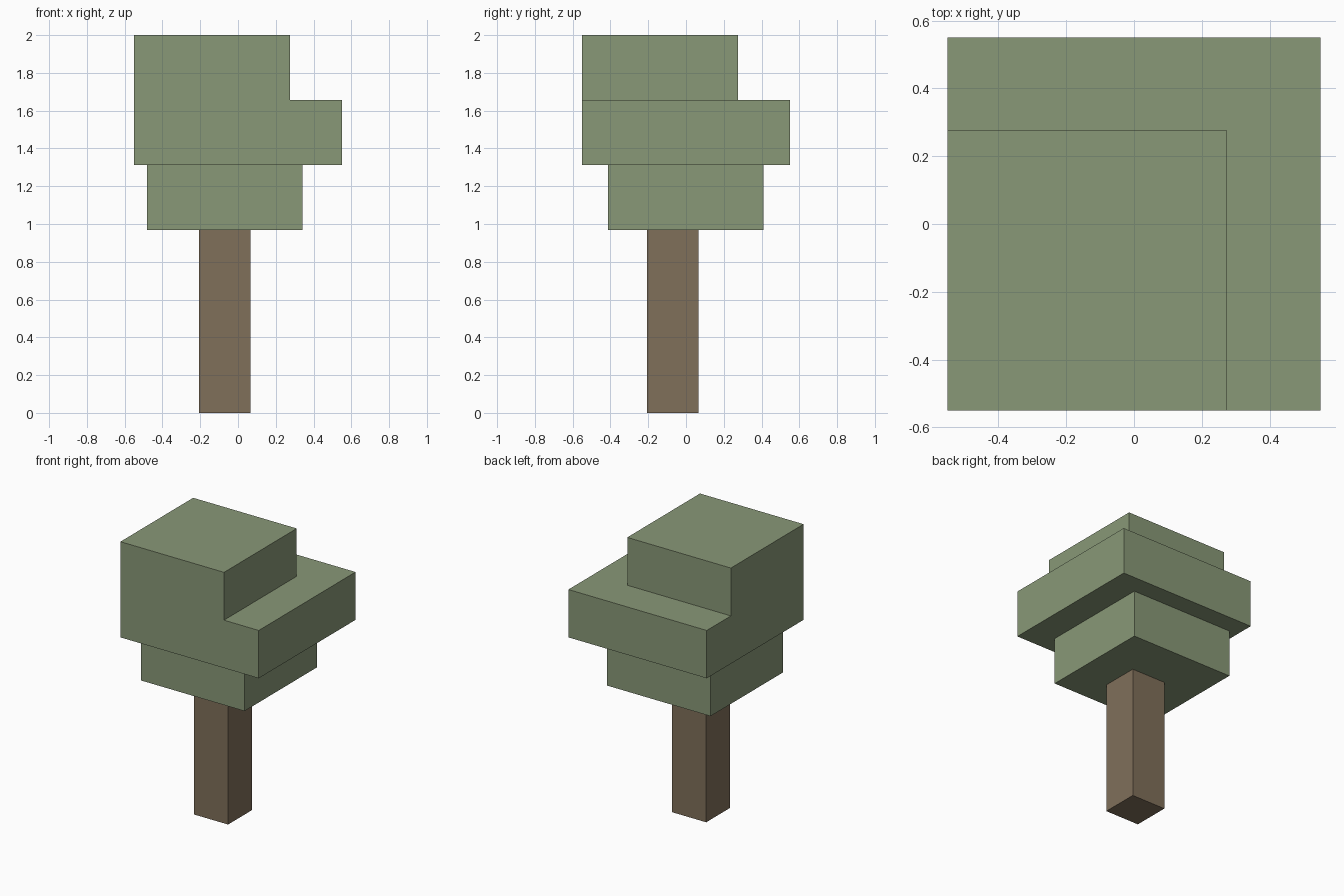
import bpy
from mathutils import Vector

cube = bpy.data.objects.get("Cube")
if cube:
    bpy.data.objects.remove(cube, do_unlink=True)


def make_material(name, rgb):
    mat = bpy.data.materials.new(name)
    mat.use_nodes = True
    color = (*rgb, 1.0)
    mat.diffuse_color = color
    mat.node_tree.nodes["Principled BSDF"].inputs["Base Color"].default_value = color
    return mat


def box(name, low, high, mat):
    """Axis-aligned box between two opposite corners."""
    low, high = Vector(low), Vector(high)
    bpy.ops.mesh.primitive_cube_add(size=1, location=(low + high) / 2)
    obj = bpy.context.object
    obj.name = name
    obj.scale = high - low
    bpy.ops.object.transform_apply(location=False, rotation=False, scale=True)
    obj.data.materials.append(mat)
    return obj


leaf = make_material("leaf green", (0.25, 0.315, 0.186))
bark = make_material("bark brown", (0.216, 0.16, 0.102))

# Heights where the layers meet
base, mid, upper, top = 0.968, 1.312, 1.656, 2.0

# Trunk, set off centre
box("trunk", (-0.207, -0.207, 0), (0.066, 0.066, base), bark)

# Stacked foliage blocks
box("lower_foliage", (-0.482, -0.413, base), (0.341, 0.41, mid), leaf)
box("middle_foliage", (-0.55, -0.55, mid), (0.55, 0.55, upper), leaf)
box("top_foliage", (-0.55, -0.55, upper), (0.274, 0.276, top), leaf)
